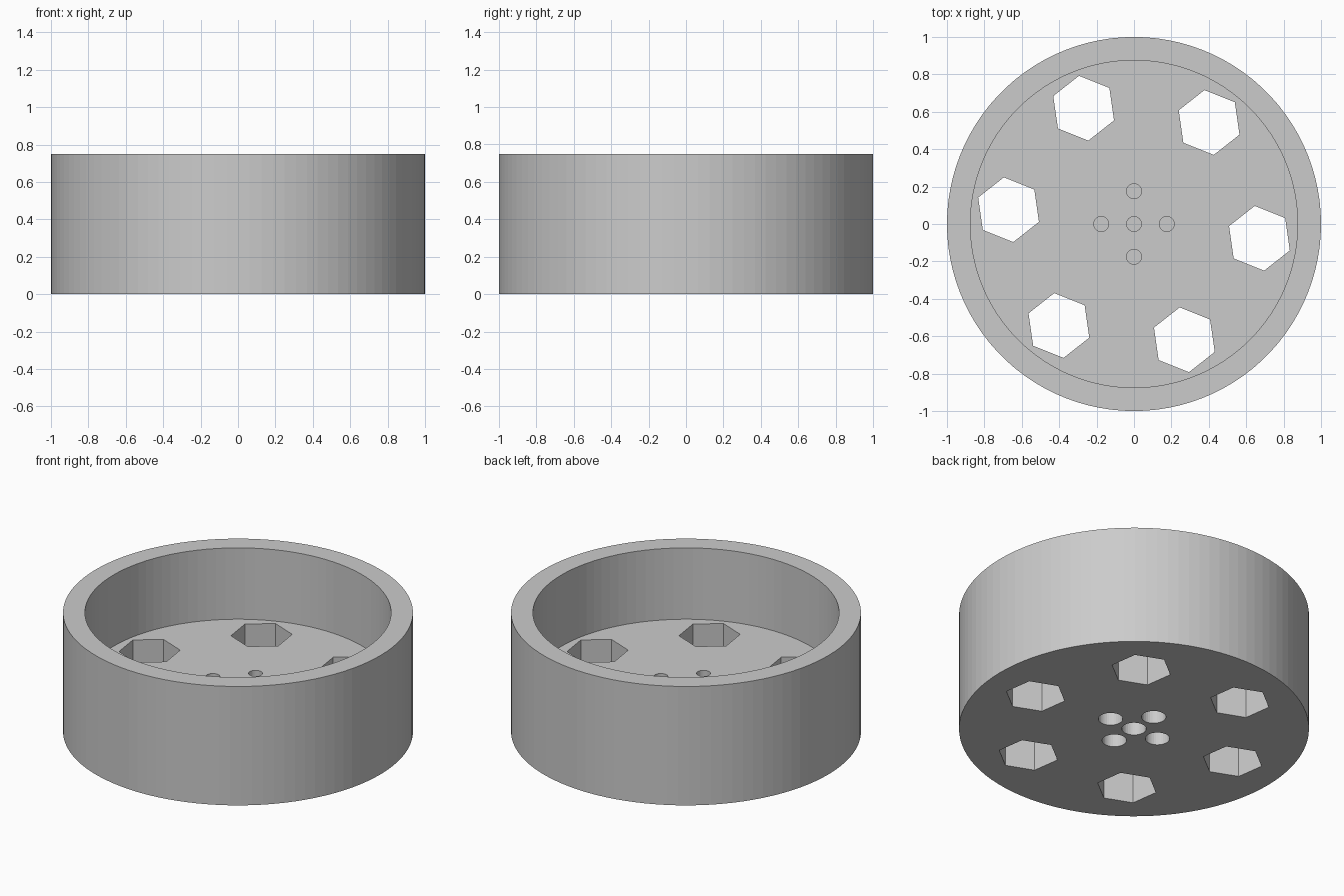
import bpy
from math import cos, sin, radians

cube = bpy.data.objects.get("Cube")
if cube:
    bpy.data.objects.remove(cube)

HEIGHT, FLOOR, BORE = 0.75, 0.30, 0.15
MEMBRANE = 0.01

grey = bpy.data.materials.new("plain_grey")
grey.use_nodes = True
tone = (0.6, 0.6, 0.6, 1)
grey.diffuse_color = tone
grey.node_tree.nodes["Principled BSDF"].inputs["Base Color"].default_value = tone


def prism(name, radius, z0, z1, sides, x=0, y=0, turn=0):
    """Upright prism between two heights."""
    bpy.ops.mesh.primitive_cylinder_add(
        vertices=sides, radius=radius, depth=z1 - z0,
        location=(x, y, (z0 + z1) / 2), rotation=(0, 0, turn))
    obj = bpy.context.object
    obj.name = name
    obj.data.materials.append(grey)
    return obj


# Solid drum, to be hollowed
drum = prism("wheel_drum", 1, 0, HEIGHT, 100)
cutters = [prism("cavity_cutter", 0.875, FLOOR, HEIGHT + 0.1, 100)]

# Ring of six hexagonal openings, all turned the same way
for i in range(6):
    a = radians(-6.5 + 60 * i)
    cutters.append(prism("hex_cutter", 0.175, -0.1, FLOOR + 0.1, 6,
                         0.675 * cos(a), 0.675 * sin(a), radians(8.2)))

# Five screw holes: wide bore below, narrow hole above, thin web between
for x, y in ((0, 0), (1, 0), (-1, 0), (0, 1), (0, -1)):
    x, y = x * 0.175, y * 0.175
    cutters.append(prism("bore_cutter", 0.07, -0.1, BORE, 32, x, y))
    cutters.append(prism("screw_cutter", 0.04, BORE + MEMBRANE,
                         FLOOR + 0.1, 32, x, y))

# Cut everything, then drop the cutters
for cutter in cutters:
    mod = drum.modifiers.new(cutter.name, 'BOOLEAN')
    mod.operation = 'DIFFERENCE'
    mod.solver = 'EXACT'
    mod.object = cutter
bpy.context.view_layer.objects.active = drum
for mod in list(drum.modifiers):
    bpy.ops.object.modifier_apply(modifier=mod.name)
for cutter in cutters:
    bpy.data.objects.remove(cutter)
